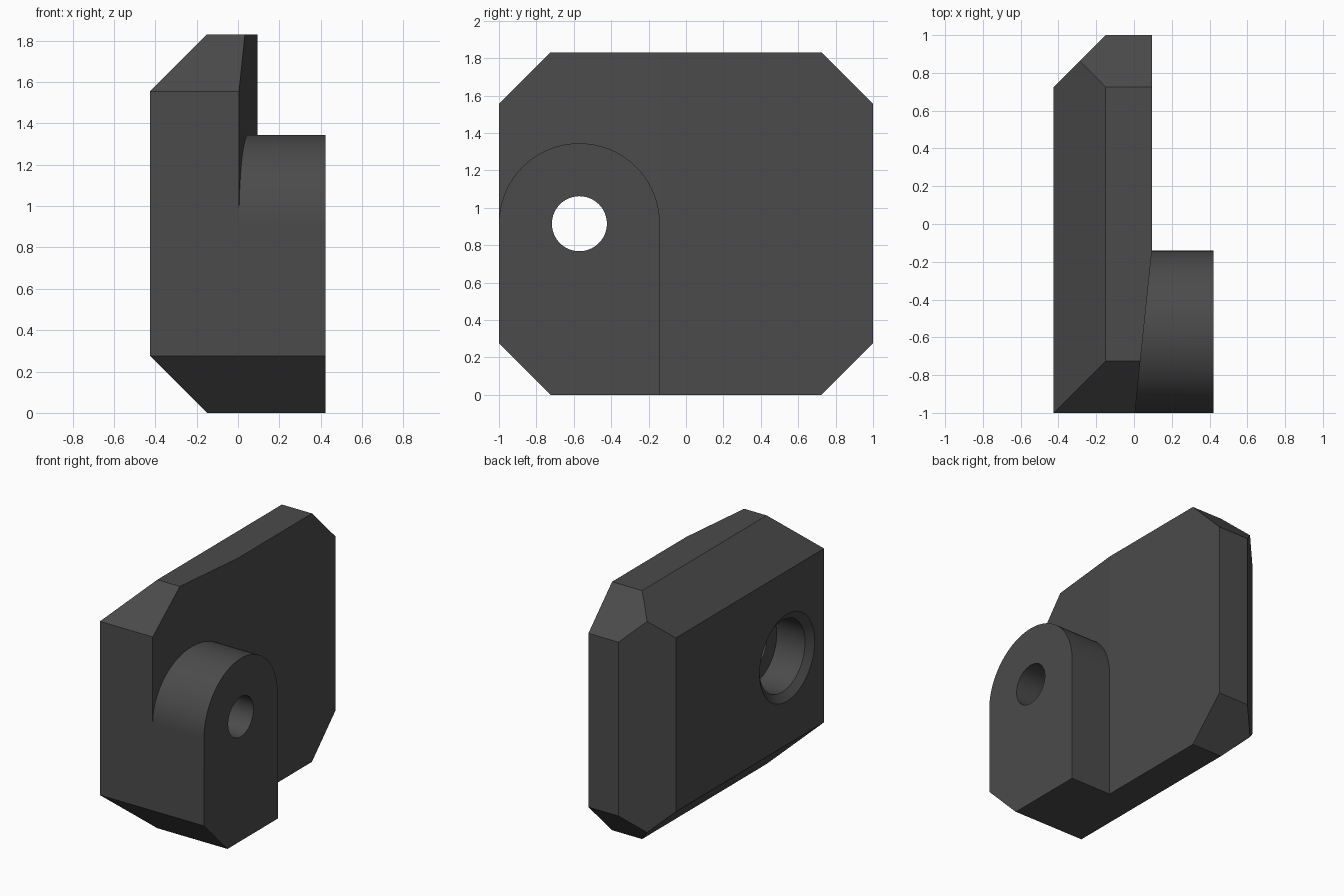
import bpy, bmesh, math
from mathutils import Vector

if "Cube" in bpy.data.objects:
    bpy.data.objects.remove(bpy.data.objects["Cube"])

W, H, C = 0.425, 1.83, 0.275      # half width, height, chamfer size
FACE_X = 0.095                    # right face of the plate
LUG_Y, LUG_Z, LUG_R = -0.57, 0.915, 0.43

dark = bpy.data.materials.new("dark_grey")
dark.diffuse_color = (0.07, 0.07, 0.07, 1)
dark.use_nodes = True
dark.node_tree.nodes["Principled BSDF"].inputs["Base Color"].default_value = dark.diffuse_color


def make_object(name, bm):
    bmesh.ops.recalc_face_normals(bm, faces=bm.faces)
    mesh = bpy.data.meshes.new(name)
    bm.to_mesh(mesh)
    bm.free()
    mesh.materials.append(dark)
    obj = bpy.data.objects.new(name, mesh)
    bpy.context.collection.objects.link(obj)
    return obj


def box(lo, hi):
    bm = bmesh.new()
    bmesh.ops.create_cube(bm, size=1)
    for v in bm.verts:
        v.co = [lo[i] if v.co[i] < 0 else hi[i] for i in range(3)]
    return bm


def slice_off(bm, point, normal):
    geom = bm.verts[:] + bm.edges[:] + bm.faces[:]
    cut = bmesh.ops.bisect_plane(bm, geom=geom, plane_co=point, plane_no=normal,
                                 clear_outer=True, dist=1e-5)
    edges = [e for e in cut["geom_cut"] if isinstance(e, bmesh.types.BMEdge)]
    bmesh.ops.contextual_create(bm, geom=edges)


def combine(target, tool, operation):
    mod = target.modifiers.new(operation.lower(), 'BOOLEAN')
    mod.object, mod.operation, mod.solver = tool, operation, 'EXACT'
    bpy.context.view_layer.objects.active = target
    bpy.ops.object.modifier_apply(modifier=mod.name)
    bpy.data.objects.remove(tool)


# Plate with chamfered corners and left edges
bm = box((-W, -1, 0), (FACE_X, 1, H))
for z, sz in ((0, -1), (H, 1)):
    for sy in (-1, 1):
        slice_off(bm, (0, sy, z - sz * C), (0, sy, sz))
    slice_off(bm, (-W, 0, z - sz * C), (-1, 0, sz))
slice_off(bm, (-W, 1 - C, 0), (-1, 1, 0))
# Slight taper of the right face toward the front
slice_off(bm, (FACE_X, -0.14, 0), (0.86, -0.09, 0))
plate = make_object("bracket_plate", bm)

# Lug with a rounded top
bm = bmesh.new()
outline = [(LUG_Y + LUG_R, 0), (-1 + C, 0), (-1, C)]
N = 48
outline += [(LUG_Y - LUG_R * math.cos(math.pi * i / N),
             LUG_Z + LUG_R * math.sin(math.pi * i / N)) for i in range(N + 1)]
face = bm.faces.new([bm.verts.new((-0.1, y, z)) for y, z in outline])
ext = bmesh.ops.extrude_face_region(bm, geom=[face])["geom"]
bmesh.ops.translate(bm, vec=(W - 0.003 + 0.1, 0, 0),
                    verts=[v for v in ext if isinstance(v, bmesh.types.BMVert)])
lug = make_object("lug", bm)
combine(plate, lug, 'UNION')

# Stepped bore: bevelled rim, wide recess, narrow through hole
bm = bmesh.new()
profile = [(-W - 0.04, 0.375), (-W + 0.04, 0.265), (-0.155, 0.265),
           (-0.155, 0.147), (0.6, 0.147)]
S = 96
rings = [[bm.verts.new((x, LUG_Y + r * math.cos(2 * math.pi * i / S),
                        LUG_Z + r * math.sin(2 * math.pi * i / S)))
          for i in range(S)] for x, r in profile]
for a, b in zip(rings, rings[1:]):
    for i in range(S):
        j = (i + 1) % S
        bm.faces.new((a[i], a[j], b[j], b[i]))
bm.faces.new(rings[0])
bm.faces.new(rings[-1])
bore = make_object("bore_cutter", bm)
bore.hide_render = True
combine(plate, bore, 'DIFFERENCE')

# Merge flat regions, then smooth only the curved walls
bm = bmesh.new()
bm.from_mesh(plate.data)
bmesh.ops.remove_doubles(bm, verts=bm.verts, dist=1e-5)
bmesh.ops.dissolve_limit(bm, angle_limit=math.radians(0.2),
                         verts=bm.verts, edges=bm.edges)
bm.to_mesh(plate.data)
bm.free()
plate.select_set(True)
bpy.context.view_layer.objects.active = plate
bpy.ops.object.shade_smooth_by_angle(angle=math.radians(5))
